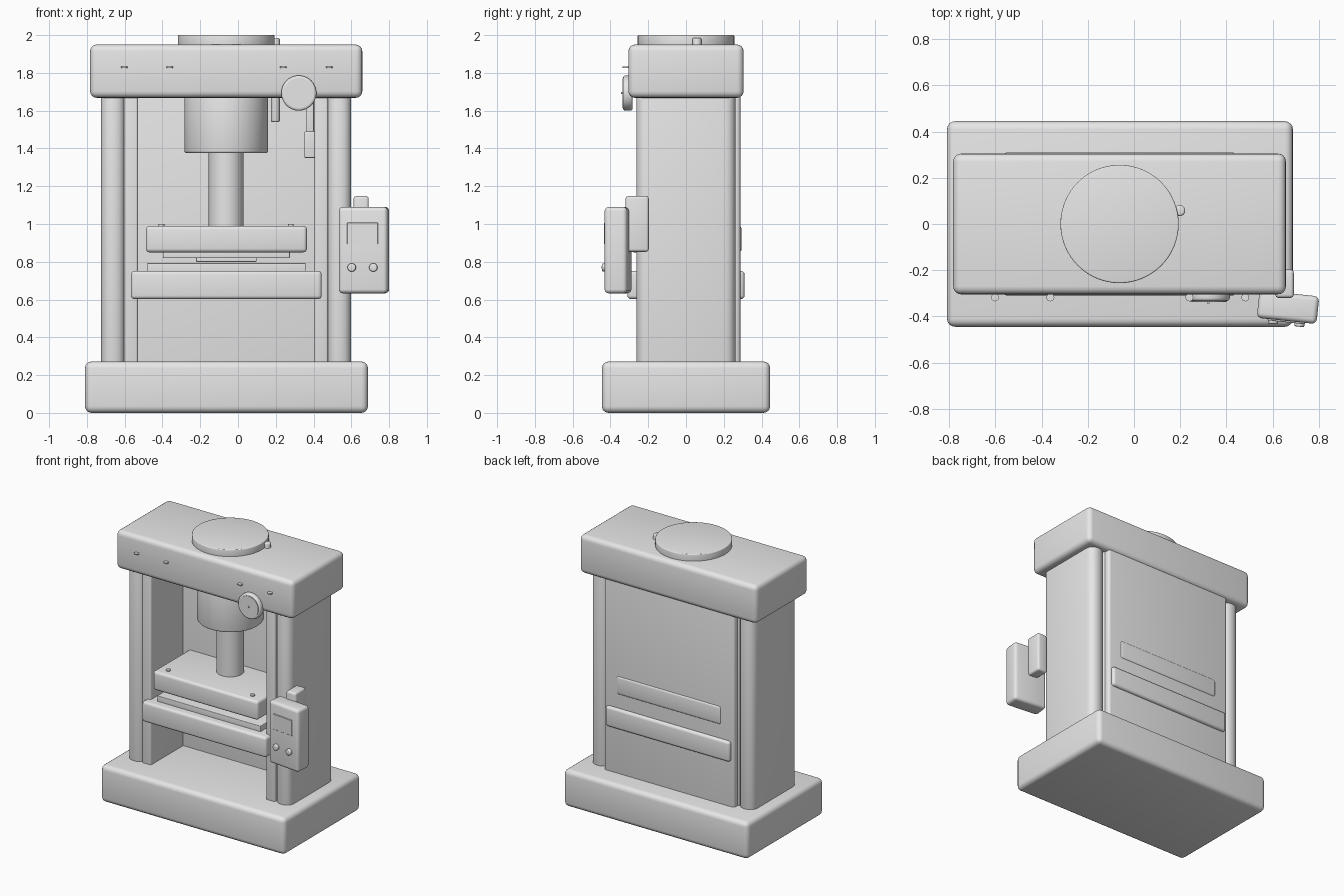
import bpy, bmesh, math
from mathutils import Matrix, Vector

if "Cube" in bpy.data.objects:
    bpy.data.objects.remove(bpy.data.objects["Cube"])

CX = -0.0625  # mid-plane of the press frame

grey = bpy.data.materials.new("machine grey")
grey.diffuse_color = (0.8, 0.8, 0.8, 1)
grey.use_nodes = True
grey.node_tree.nodes["Principled BSDF"].inputs["Base Color"].default_value = grey.diffuse_color


def finish(name, bm, matrix=None):
    me = bpy.data.meshes.new(name)
    if matrix:
        bm.transform(matrix)
    bmesh.ops.recalc_face_normals(bm, faces=bm.faces)
    bm.to_mesh(me)
    bm.free()
    me.materials.append(grey)
    ob = bpy.data.objects.new(name, me)
    bpy.context.collection.objects.link(ob)
    return ob


def box(name, x, y, z, bevel=0.0, matrix=None, seg=4):
    """Rounded box from (min, max) ranges."""
    bm = bmesh.new()
    bmesh.ops.create_cube(bm, size=1)
    for v in bm.verts:
        for i, (a, b) in enumerate((x, y, z)):
            v.co[i] = (a + b) / 2 + v.co[i] * (b - a)
    if bevel:
        bmesh.ops.bevel(bm, geom=bm.edges[:], offset=bevel, segments=seg,
                        profile=0.5, affect='EDGES')
    return finish(name, bm, matrix)


def cyl(name, centre, r, length, axis='z', bevel=0.0, sides=48, matrix=None):
    """Cylinder along z or y with rounded rims."""
    bm = bmesh.new()
    bmesh.ops.create_cone(bm, cap_ends=True, segments=sides,
                          radius1=r, radius2=r, depth=length)
    if bevel:
        rims = [e for e in bm.edges if abs(e.verts[0].co.z - e.verts[1].co.z) < 1e-6]
        bmesh.ops.bevel(bm, geom=rims, offset=bevel, segments=3,
                        profile=0.5, affect='EDGES')
    m = Matrix.Translation(Vector(centre))
    if axis == 'y':
        m = m @ Matrix.Rotation(math.pi / 2, 4, 'X')
    return finish(name, bm, (matrix @ m) if matrix else m)


# Frame: base, head, columns with inner guides, back panel
box("base", (-0.81, 0.688), (-0.445, 0.445), (0, 0.272), 0.035)
box("head", (-0.783, 0.658), (-0.305, 0.305), (1.668, 1.95), 0.035)
for side, s in (("left", -1), ("right", 1)):
    def span(a, b):
        return tuple(sorted((CX + s * a, CX + s * b)))
    box(side + "_column", span(0.535, 0.662), (-0.263, 0.262), (0.19, 1.75), 0.055)
    box(side + "_guide", span(0.467, 0.54), (-0.255, 0.25), (0.19, 1.75), 0.012)
box("back_panel", (CX - 0.53, CX + 0.53), (0.12, 0.288), (0.2, 1.75), 0.02)

# Hydraulic cylinder, piston and top cap
cyl("top_cap", (CX, 0, 1.96), 0.256, 0.08, bevel=0.006, sides=64)
cyl("press_cylinder", (CX, 0, 1.535), 0.222, 0.32, bevel=0.012, sides=64)
cyl("piston_rod", (CX, 0, 1.2), 0.0925, 0.46)
cyl("oil_pipe", (0.198, 0.058, 1.7625), 0.024, 0.445, bevel=0.009, sides=24)

# Moving slide, dies and bed
box("slide", (-0.488, 0.365), (-0.295, 0.295), (0.85, 0.99), 0.02)
box("upper_die", (-0.398, 0.274), (-0.2, 0.2), (0.82, 0.86), 0.003)
box("punch", (-0.222, 0.098), (-0.13, 0.13), (0.8, 0.83), 0.003)
box("lower_die", (-0.482, 0.358), (-0.25, 0.25), (0.74, 0.793), 0.004)
box("bed", (-0.567, 0.443), (-0.31, 0.31), (0.602, 0.752), 0.02)
for i, x in enumerate((-0.405, 0.28)):
    cyl(f"slide_bolt_{i}", (x, -0.23, 0.992), 0.015, 0.016, sides=16)

# Bolts on the head front
for i, x in enumerate((-0.602, -0.362, 0.24, 0.482)):
    cyl(f"head_bolt_{i}", (x, -0.318, 1.83), 0.017, 0.008, sides=16)

# Pressure gauge: body, raised rim, centre pin
cyl("gauge_body", (0.322, -0.308, 1.693), 0.093, 0.05, 'y', 0.012)
cyl("gauge_face", (0.322, -0.334, 1.693), 0.078, 0.006, 'y')
cyl("gauge_pin", (0.322, -0.338, 1.693), 0.006, 0.012, 'y', sides=12)

# Hand lever hanging under the head
box("lever_rod", (0.362, 0.402), (0.04, 0.08), (1.47, 1.7), 0.006)
box("lever_grip", (0.352, 0.408), (0.03, 0.09), (1.35, 1.49), 0.006)

# Control box, turned slightly, on its bracket
box("control_bracket", (0.612, 0.692), (-0.32, -0.197), (0.853, 1.148), 0.015)
turn = Matrix.Translation((0.667, -0.36, 0)) @ Matrix.Rotation(math.radians(-6), 4, 'Z')
box("control_box", (-0.13, 0.13), (-0.06, 0.06), (0.633, 1.09), 0.022, turn)
box("control_screen", (-0.083, 0.08), (-0.066, -0.055), (0.893, 1.007), 0.002, turn, 1)
for i, x in enumerate((-0.058, 0.057)):
    cyl(f"control_button_{i}", (x, -0.067, 0.77), 0.022, 0.024, 'y', 0.006, 24, turn)

# Smooth shading with sharp edges kept
for ob in bpy.context.collection.objects:
    ob.select_set(True)
    bpy.context.view_layer.objects.active = ob
bpy.ops.object.shade_smooth_by_angle(angle=math.radians(35))
